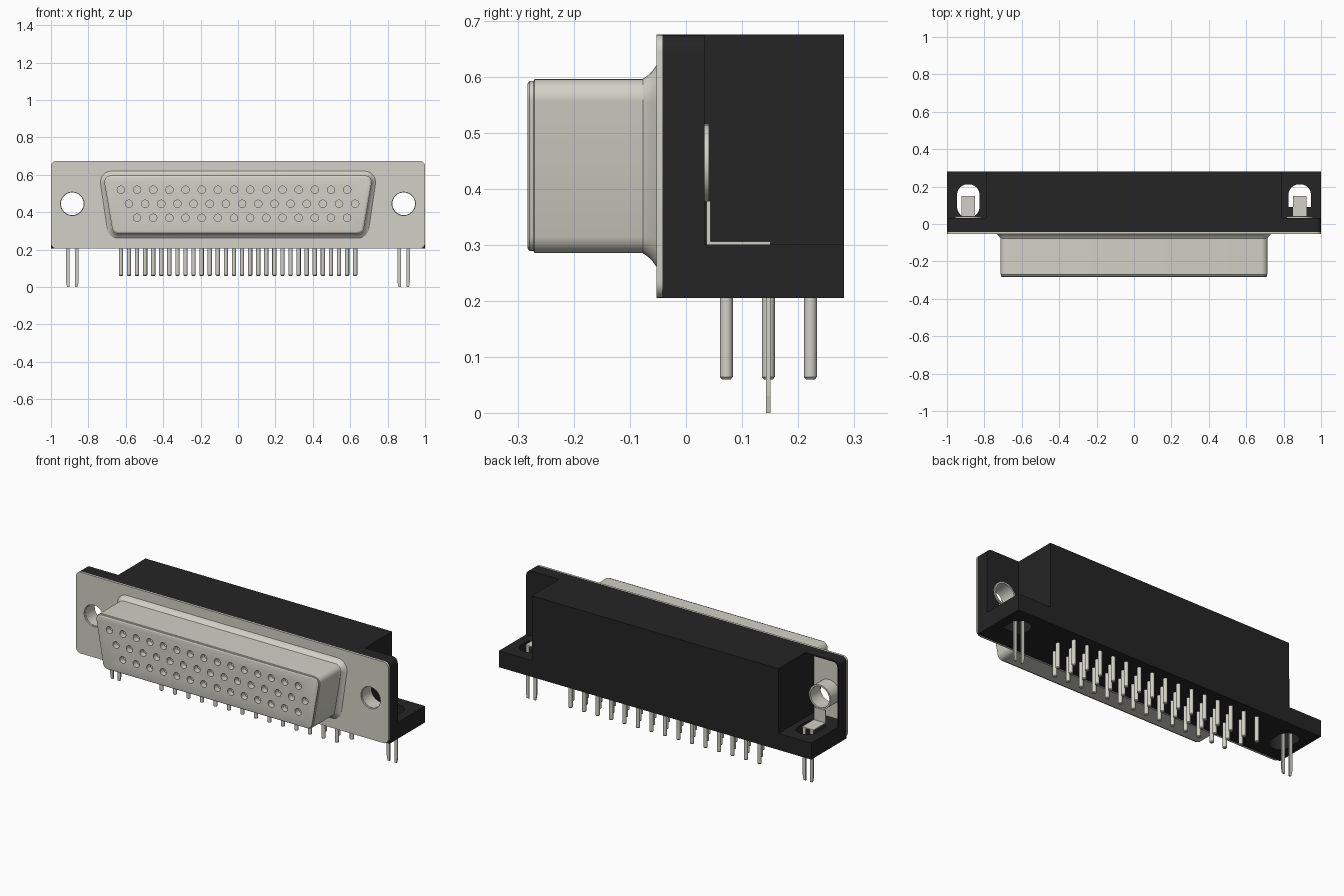
import bpy, bmesh, math
from mathutils import Vector

if "Cube" in bpy.data.objects:
    bpy.data.objects.remove(bpy.data.objects["Cube"], do_unlink=True)


def material(name, rgb, metallic=0.0):
    m = bpy.data.materials.new(name)
    m.use_nodes = True
    m.diffuse_color = (*rgb, 1)
    m.node_tree.nodes["Principled BSDF"].inputs["Base Color"].default_value = (*rgb, 1)
    return m


METAL = material("warm grey metal", (0.645, 0.638, 0.571))
BLACK = material("black plastic", (0.019, 0.018, 0.018))


def rounded(corners, steps=6):
    """Outline from (a, b, radius) corners, each one filleted."""
    out = []
    n = len(corners)
    for i, (a, b, r) in enumerate(corners):
        p = Vector((a, b))
        if r <= 0:
            out.append(p)
            continue
        d1 = (Vector(corners[i - 1][:2]) - p).normalized()
        d2 = (Vector(corners[(i + 1) % n][:2]) - p).normalized()
        half = d1.angle(d2) / 2
        c = p + (d1 + d2).normalized() * (r / math.sin(half))
        s = p + d1 * (r / math.tan(half)) - c
        e = p + d2 * (r / math.tan(half)) - c
        a0 = math.atan2(s.y, s.x)
        sweep = (math.atan2(e.y, e.x) - a0 + math.pi) % (2 * math.pi) - math.pi
        for k in range(steps + 1):
            t = a0 + sweep * k / steps
            out.append(c + Vector((math.cos(t), math.sin(t))) * r)
    return out


def circle(a, b, r, n=32):
    return [Vector((a + r * math.cos(2 * math.pi * k / n),
                    b + r * math.sin(2 * math.pi * k / n))) for k in range(n)]


def loft(bm, sections, axis):
    """Skin equal-sized outlines [(position, outline)] along 'y' or 'z', capped."""
    rings = []
    for pos, pts in sections:
        rings.append([bm.verts.new((p.x, pos, p.y) if axis == "y" else (p.x, p.y, pos))
                      for p in pts])
    n = len(rings[0])
    for r0, r1 in zip(rings, rings[1:]):
        for i in range(n):
            j = (i + 1) % n
            bm.faces.new((r0[i], r0[j], r1[j], r1[i]))
    bm.faces.new(rings[0])
    bm.faces.new(rings[-1])


def make(name, lofts, axis, mat, smooth=False):
    bm = bmesh.new()
    for sections in lofts:
        loft(bm, sections, axis)
    bmesh.ops.recalc_face_normals(bm, faces=bm.faces)
    me = bpy.data.meshes.new(name)
    bm.to_mesh(me)
    bm.free()
    me.materials.append(mat)
    ob = bpy.data.objects.new(name, me)
    bpy.context.collection.objects.link(ob)
    if smooth:
        select(ob)
        bpy.ops.object.shade_smooth_by_angle(angle=math.radians(35))
    return ob


def select(ob):
    bpy.ops.object.select_all(action="DESELECT")
    ob.select_set(True)
    bpy.context.view_layer.objects.active = ob


def prism(name, pts, axis, lo, hi, mat, smooth=False):
    return make(name, [[(lo, pts), (hi, pts)]], axis, mat, smooth)


def rect(a0, a1, b0, b1, r=0.0):
    return rounded([(a0, b0, r), (a1, b0, r), (a1, b1, r), (a0, b1, r)])


def cut(ob, cutter):
    mod = ob.modifiers.new("cut", "BOOLEAN")
    mod.operation = "DIFFERENCE"
    mod.solver = "EXACT"
    mod.object = cutter
    select(ob)
    bpy.ops.object.modifier_apply(modifier=mod.name)
    bpy.data.objects.remove(cutter, do_unlink=True)


SCREW_X, SCREW_Z = 0.886, 0.445
BOTTOM, TOP, BACK = 0.205, 0.675, 0.282

# Metal flange with two screw holes
flange = prism("flange", rect(-1, 1, BOTTOM, TOP, 0.03), "y", -0.053, -0.042, METAL, True)
cut(flange, make("flange_cutter", [[(y, circle(s * SCREW_X, SCREW_Z, 0.0625)) for y in (-0.1, 0.0)]
                                   for s in (-1, 1)], "y", METAL))


# D-shaped shell, flared into the flange and rounded at the mouth
def d_outline(o):
    r = 0.035 + o
    return rounded([(-0.668 - o, 0.285 - o, r), (0.668 + o, 0.285 - o, r),
                    (0.721 + o, 0.596 + o, r), (-0.721 - o, 0.596 + o, r)])


flare = 0.024
sections = [(-0.046, d_outline(flare))]
for k in range(6):
    t = math.radians(18 * k)
    sections.append((-0.053 - flare * math.sin(t), d_outline(flare * (1 - math.cos(t)) if k == 5
                                                            else flare * (1 - math.sin(t)) ** 1.0
                                                            * (1 - 0.3 * math.sin(2 * t)))))
sections[-1] = (-0.053 - flare, d_outline(0))
sections += [(-0.27, d_outline(0)), (-0.272, d_outline(-0.004)), (-0.279, d_outline(-0.004)),
             (-0.282, d_outline(-0.007)), (-0.283, d_outline(-0.011))]
shell = make("connector_shell", [sections], "y", METAL)

# Contact rows: (first x, count, hole height, pin depth)
PITCH = 0.0864
ROWS = [(-0.626, 15, 0.52, 0.222), (-0.583, 15, 0.445, 0.147), (-0.54, 14, 0.37, 0.072)]
holes, pins = [], []
for x0, count, z, y in ROWS:
    for i in range(count):
        x = x0 + i * PITCH
        holes.append([(p, circle(x, z, 0.02, 16)) for p in (-0.3, -0.25)])
        pins.append([(0.06, circle(x, y, 0.008, 12)), (0.064, circle(x, y, 0.0115, 12)),
                     (0.22, circle(x, y, 0.0115, 12))])
cut(shell, make("contact_cutter", holes, "y", METAL))
select(shell)
bpy.ops.object.shade_smooth_by_angle(angle=math.radians(35))
make("solder_pins", pins, "z", METAL, True)

# Black housing: front wall, central block, base ledge
wall = prism("housing_front_wall", rounded([(-1, BOTTOM, 0), (1, BOTTOM, 0),
                                            (1, TOP, 0.03), (-1, TOP, 0.03)]),
             "y", -0.042, 0.033, BLACK)
cut(wall, prism("wall_hole_cutter", circle(SCREW_X, SCREW_Z, 0.069), "y", -0.1, 0.1, BLACK))
# Open pocket behind the flange on the right side
cut(wall, prism("pocket_cutter", rounded([(-0.992, 0.3, 0), (-0.79, 0.3, 0),
                                          (-0.79, 0.667, 0), (-0.992, 0.667, 0.025)]),
                "y", -0.1, 0.1, BLACK))
prism("housing_block", rect(-0.79, 0.79, -0.042, BACK), "z", BOTTOM, TOP, BLACK)
base = prism("housing_base", rect(-1, 1, -0.041, BACK), "z", BOTTOM, 0.3, BLACK)
for side, y0, r0 in ((-1, 0.036, 0.055), (1, 0.09, 0.0)):
    c = side * SCREW_X
    slot = rounded([(c - 0.06, y0, r0), (c + 0.06, y0, r0),
                    (c + 0.06, 0.212, 0.055), (c - 0.06, 0.212, 0.055)])
    cut(base, prism("slot_cutter", slot, "z", 0.1, 0.4, BLACK))

# Threaded sleeves and board locks on both sides
for side, label in ((1, "left"), (-1, "right")):
    c = side * SCREW_X
    sleeve = prism(label + "_screw_sleeve", circle(c, SCREW_Z, 0.07), "y", -0.043, 0.041, METAL)
    cut(sleeve, prism("sleeve_cutter", circle(c, SCREW_Z, 0.0605), "y", -0.1, 0.1, METAL))
    select(sleeve)
    bpy.ops.object.shade_smooth_by_angle(angle=math.radians(35))
    prism(label + "_lock_upright", rect(c - 0.037, c + 0.037, 0.3, 0.378), "y", 0.037, 0.044, METAL)
    prism(label + "_lock_foot", rect(c - 0.037, c + 0.037, 0.037, 0.151), "z", 0.3, 0.306, METAL)
    legs = []
    for s in (-1, 1):
        # Outer edge of each prong tapers toward the tip
        inner, outer = c + s * 0.015, c + s * 0.034
        prong = [Vector(p) for p in ((inner, 0.3), (outer, 0.3), (outer, 0.03),
                                     (outer - s * 0.006, 0.0), (inner, 0.0))]
        legs.append([(0.143, prong), (0.151, prong)])
    make(label + "_lock_prongs", legs, "y", METAL)
